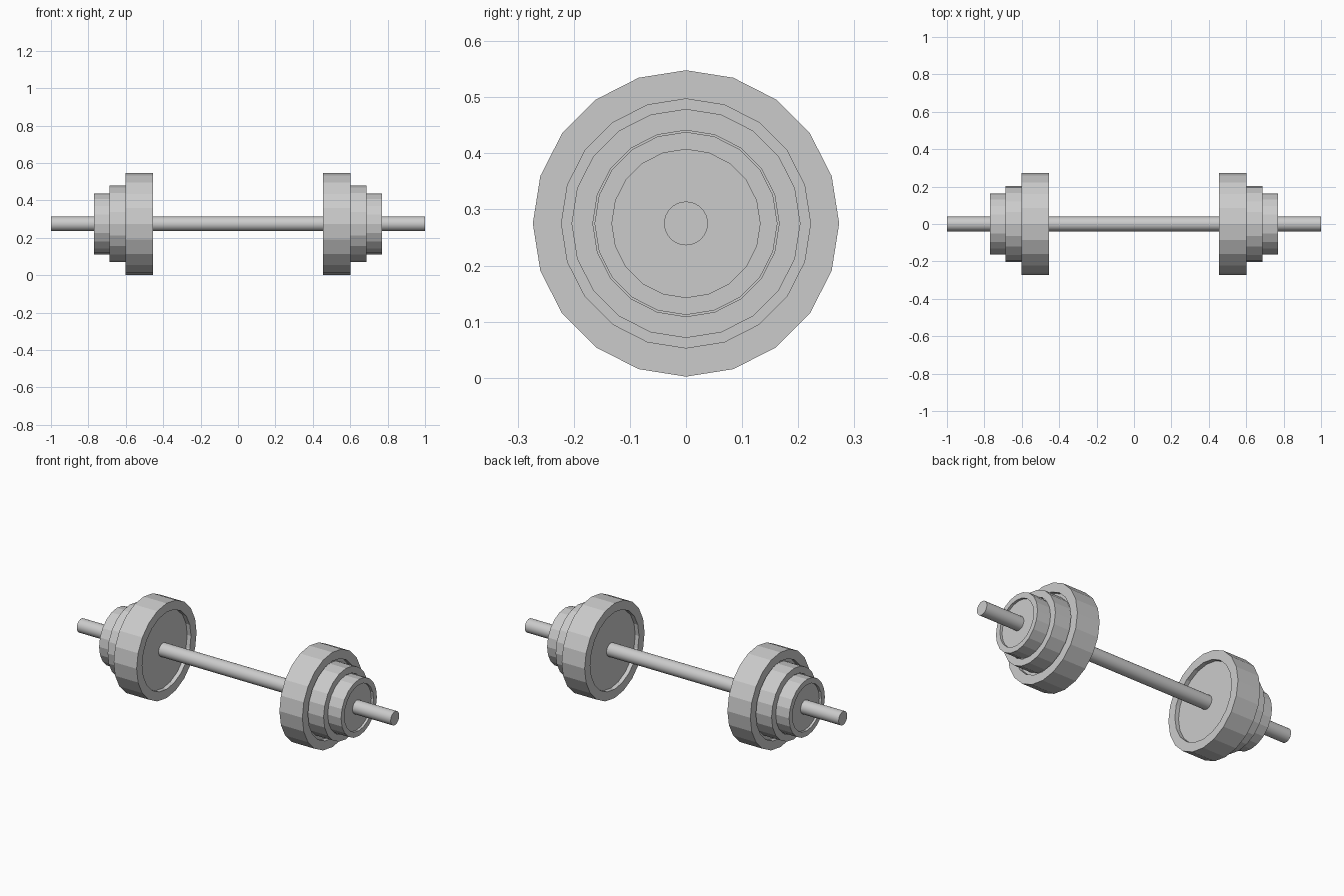
import bpy, bmesh
from math import pi
from mathutils import Matrix

if "Cube" in bpy.data.objects:
    bpy.data.objects.remove(bpy.data.objects["Cube"])

AXIS_Z = 0.275


def lathe_part(name, radius, x0, x1, sides, rim=0.0, recess=0.0):
    """Cylinder along x from x0 to x1; optional dished faces inside a rim."""
    bm = bmesh.new()
    bmesh.ops.create_cone(bm, cap_ends=True, segments=sides,
                          radius1=radius, radius2=radius, depth=x1 - x0)
    # aim along x, keeping a vertex at the top
    bmesh.ops.rotate(bm, verts=bm.verts, matrix=Matrix.Rotation(pi / 2, 3, 'Y'))
    if rim:
        bm.normal_update()
        for cap in [f for f in bm.faces if abs(f.normal.x) > 0.9]:
            centre = cap.calc_center_median()
            direction = 1 if cap.normal.x > 0 else -1
            # rim ring, then the sunken face
            scale = (radius - rim) / radius
            cap = bmesh.ops.extrude_discrete_faces(bm, faces=[cap])["faces"][0]
            for v in cap.verts:
                v.co = centre + (v.co - centre) * scale
            cap = bmesh.ops.extrude_discrete_faces(bm, faces=[cap])["faces"][0]
            for v in cap.verts:
                v.co.x -= direction * recess
    bmesh.ops.recalc_face_normals(bm, faces=bm.faces)
    mesh = bpy.data.meshes.new(name)
    bm.to_mesh(mesh)
    bm.free()
    obj = bpy.data.objects.new(name, mesh)
    obj.location = ((x0 + x1) / 2, 0, AXIS_Z)
    bpy.context.collection.objects.link(obj)
    return obj


# bar
bar = lathe_part("bar", 0.039, -1, 1, 32)
bpy.context.view_layer.objects.active = bar
bar.select_set(True)
bpy.ops.object.shade_smooth_by_angle()

# weight plates: name, radius, inner x, outer x, rim width, recess depth
plates = [
    ("large_plate", 0.273, 0.455, 0.601, 0.051, 0.024),
    ("medium_plate", 0.204, 0.579, 0.688, 0.038, 0.018),
    ("small_plate", 0.163, 0.684, 0.771, 0.031, 0.014),
]
for name, radius, x0, x1, rim, recess in plates:
    lathe_part(name + "_right", radius, x0, x1, 20, rim, recess)
    lathe_part(name + "_left", radius, -x1, -x0, 20, rim, recess)
